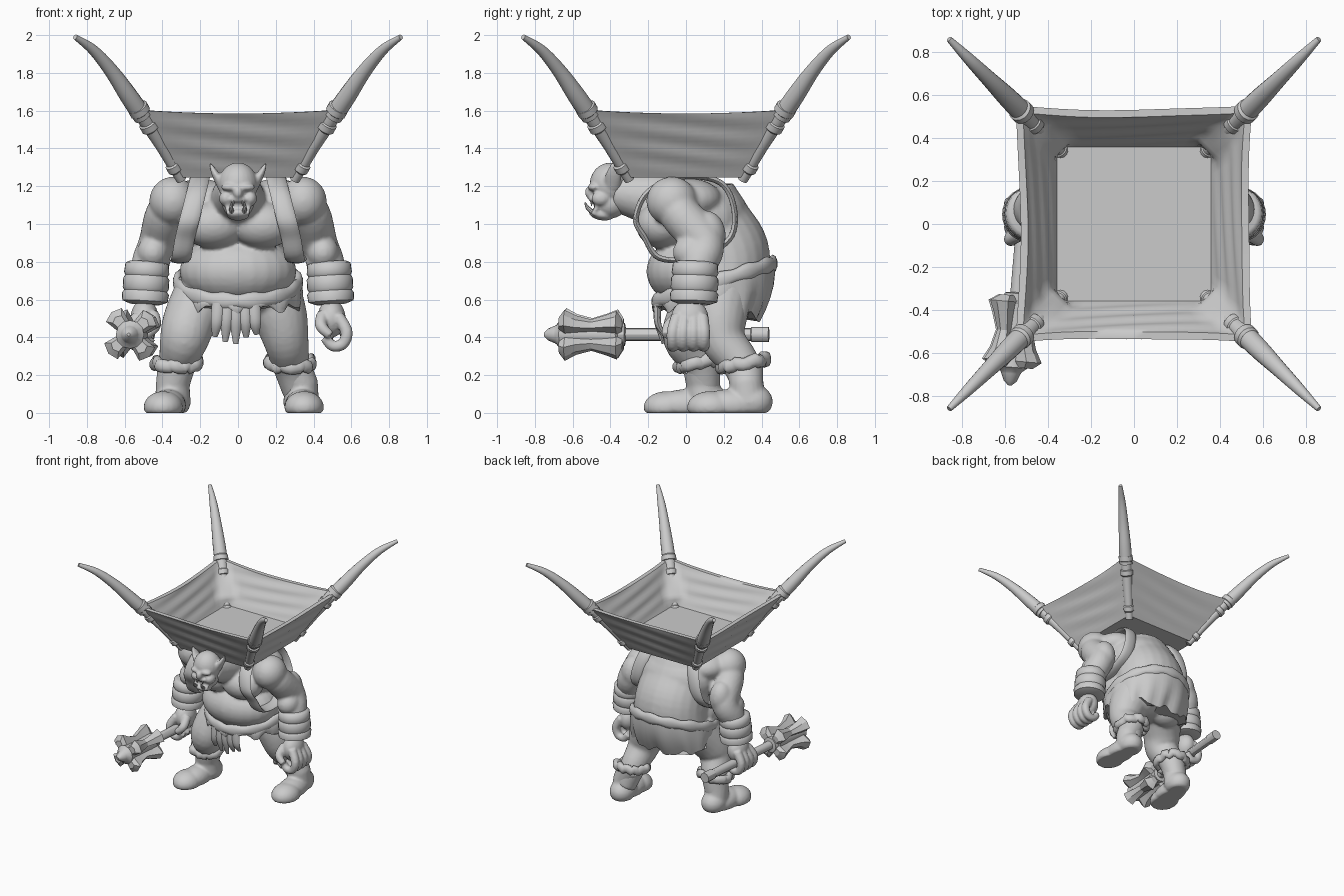
import bpy, bmesh, math, random
from mathutils import Vector, Matrix

cube = bpy.data.objects.get("Cube")
if cube:
    bpy.data.objects.remove(cube, do_unlink=True)
random.seed(4)
X, Y, Z = Vector((1, 0, 0)), Vector((0, 1, 0)), Vector((0, 0, 1))

grey = bpy.data.materials.new("plain grey")
grey.use_nodes = True
color = (.6, .6, .6, 1)
grey.diffuse_color = color
grey.node_tree.nodes["Principled BSDF"].inputs["Base Color"].default_value = color


def finish(name, bm, voxel=0, soften=4, angle=40):
    """Turn a bmesh into an object; a voxel size fuses its volumes into one skin."""
    bmesh.ops.recalc_face_normals(bm, faces=bm.faces)
    mesh = bpy.data.meshes.new(name)
    bm.to_mesh(mesh)
    bm.free()
    ob = bpy.data.objects.new(name, mesh)
    bpy.context.collection.objects.link(ob)
    mesh.materials.append(grey)
    bpy.ops.object.select_all(action='DESELECT')
    ob.select_set(True)
    bpy.context.view_layer.objects.active = ob
    bpy.ops.object.shade_smooth_by_angle(angle=math.radians(angle))
    if voxel:
        fuse = ob.modifiers.new("fuse", 'REMESH')
        fuse.mode, fuse.voxel_size, fuse.use_smooth_shade = 'VOXEL', voxel, True
        relax = ob.modifiers.new("relax", 'SMOOTH')
        relax.factor, relax.iterations = .5, soften


def ball(bm, center, radii, tilt=0):
    m = Matrix.Translation(center) @ Matrix.Rotation(tilt, 4, 'X') @ Matrix.Diagonal((*radii, 1))
    bmesh.ops.create_uvsphere(bm, u_segments=24, v_segments=16, radius=1, matrix=m)


def pair(bm, center, radii):
    for s in (-1, 1):
        ball(bm, (s * center[0], center[1], center[2]), radii)


def spline(pts, steps=5, closed=False):
    """Catmull-Rom through tuples of any length."""
    n, out = len(pts), []
    get = lambda i: Vector(pts[i % n] if closed else pts[min(max(i, 0), n - 1)])
    for i in range(n if closed else n - 1):
        a, b, c, d = (get(i + k) for k in (-1, 0, 1, 2))
        for k in range(steps):
            t = k / steps
            out.append(b + (c - a) * (t / 2) + (a * 2 - b * 5 + c * 4 - d) * (t * t / 2)
                       + (b * 3 - a - c * 3 + d) * (t ** 3 / 2))
    return out if closed else out + [get(n - 1)]


def loft(bm, rings, closed=False):
    rows = [[bm.verts.new(p) for p in ring] for ring in rings]
    n = len(rows[0])
    for a, b in zip(rows, rows[1:] + rows[:1] if closed else rows[1:]):
        for i in range(n):
            bm.faces.new((a[i], a[(i + 1) % n], b[(i + 1) % n], b[i]))
    if not closed:
        bm.faces.new(rows[0])
        bm.faces.new(rows[-1])


def sweep(bm, path, sides=12, closed=False, ref=X):
    """Loft ellipses along points of (x, y, z, radius along ref, other radius)."""
    rings, n = [], len(path)
    for i, p in enumerate(path):
        after = path[(i + 1) % n] if closed else path[min(i + 1, n - 1)]
        before = path[i - 1] if closed else path[max(i - 1, 0)]
        t = (Vector(after[:3]) - Vector(before[:3])).normalized()
        u = (ref - t * ref.dot(t)).normalized()
        v = t.cross(u)
        turns = [math.tau * k / sides for k in range(sides)]
        rings.append([Vector(p[:3]) + u * p[3] * math.cos(a) + v * p[-1] * math.sin(a) for a in turns])
    loft(bm, rings, closed)


def mirror_x(pts, s):
    return [(p[0] * s, *p[1:]) for p in pts]


# Torso, arms and legs fused into one skin
body = bmesh.new()
ball(body, (0, .03, .75), (.31, .24, .19))
ball(body, (0, .17, .67), (.31, .24, .18))
ball(body, (0, .18, .83), (.29, .26, .21))
ball(body, (0, .09, 1.02), (.31, .25, .22))
sweep(body, spline([(0, .07, 1.15, .24, .19), (0, .13, 1, .27, .22), (0, .19, .85, .285, .25), (0, .2, .7, .3, .24)]), 24)
pair(body, (.13, -.125, .995), (.17, .14, .125))
pair(body, (.2, .02, 1.13), (.17, .17, .11))
pair(body, (.13, .23, .6), (.15, .13, .14))
sweep(body, [(0, .02, 1.08, .17), (0, -.2, 1.14, .14), (0, -.38, 1.17, .1)], 20)
ARM = [(.325, -.06, 1.13, .1), (.38, -.03, 1.05, .11), (.41, .08, .93, .11),
       (.44, .1, .86, .1), (.465, .065, .78, .1), (.49, .04, .58, .08)]
for s in (-1, 1):
    sweep(body, spline(mirror_x(ARM, s)), 20, ref=Y)
pair(body, (.345, -.075, 1.12), (.125, .135, .13))
pair(body, (.405, .11, .94), (.09, .1, .13))
pair(body, (.45, .03, .85), (.085, .1, .09))
LEFT_LEG = [(.17, .19, .63, .17), (.225, .18, .5, .145), (.255, .2, .38, .12), (.28, .29, .26, .1), (.32, .34, .1, .08)]
RIGHT_LEG = [(-.17, .13, .63, .17), (-.25, .04, .5, .145), (-.285, .01, .39, .13), (-.32, .08, .26, .1), (-.35, .1, .1, .08)]
for leg in (LEFT_LEG, RIGHT_LEG):
    sweep(body, spline(leg), 20)
finish("body", body, .013, 4)

# Head with heavy brow, open jaw and pointed ears
head = bmesh.new()
ball(head, (0, -.4, 1.21), (.105, .11, .115))
ball(head, (0, -.4, 1.11), (.085, .09, .08))
pair(head, (.04, -.485, 1.195), (.05, .035, .022))
pair(head, (.065, -.45, 1.135), (.035, .05, .04))
ball(head, (0, -.505, 1.165), (.026, .03, .036), .3)
ball(head, (0, -.48, 1.13), (.055, .035, .02))
ball(head, (0, -.45, 1.05), (.062, .065, .03), -.2)
for s in (-1, 1):
    sweep(head, spline(mirror_x([(.08, -.39, 1.2, .03, .045), (.12, -.385, 1.265, .02, .04),
                                 (.148, -.39, 1.32, .006, .008)], s)), 12)
    # corner of the open mouth
    sweep(head, mirror_x([(.05, -.48, 1.13, .016), (.055, -.47, 1.09, .014), (.045, -.49, 1.05, .016)], s), 10)
finish("head", head, .008, 3)

teeth = bmesh.new()
for s in (-1, 1):
    sweep(teeth, spline(mirror_x([(.032, -.49, 1.06, .013), (.036, -.52, 1.085, .011), (.034, -.535, 1.115, .003)], s)), 8)
    sweep(teeth, mirror_x([(.025, -.5, 1.125, .009), (.025, -.5, 1.095, .002)], s), 8)
finish("teeth", teeth)
eyes = bmesh.new()
pair(eyes, (.042, -.478, 1.172), (.014, .014, .009))
finish("eyes", eyes)

# Fists and bracers
BANDS = [(.8, .095), (.79, .115), (.74, .12), (.725, .112), (.71, .122), (.66, .122),
         (.645, .114), (.63, .125), (.59, .12), (.575, .08)]
for side, s in (("left", 1), ("right", -1)):
    fist = bmesh.new()
    ball(fist, (s * .495, .02, .5), (.075, .1, .1))
    for i in range(4):
        y = i * .055 - .07
        sweep(fist, spline(mirror_x([(.53, y * .8 + .01, .51, .034), (.575, y, .43, .033), (.555, y, .365, .031),
                                     (.5, y, .355, .03), (.46, y, .4, .027)], s), 4), 10, ref=Y)
    sweep(fist, spline(mirror_x([(.45, -.03, .52, .035), (.44, -.09, .46, .032), (.49, -.105, .41, .025)], s)), 10)
    finish(side + "_fist", fist, .008, 3)

    bracer = bmesh.new()
    sweep(bracer, [(s * (.48 + (.8 - z) * .06), .05 - (.8 - z) * .04, z, r, r * 1.03) for z, r in BANDS], 28)
    finish(side + "_bracer", bracer, angle=60)

# Boots with flat soles, and fur cuffs below the knees
for side, x, y, toe, knee in (("left", .335, .33, .015, .28), ("right", -.345, .1, -.05, -.325)):
    boot = bmesh.new()
    ball(boot, (x, y + .02, .06), (.095, .11, .09))
    ball(boot, (x + toe * .5, y - .1, .04), (.095, .17, .085))
    ball(boot, (x + toe, y - .2, .03), (.105, .125, .085))
    sweep(boot, [(x, y, .05, .095), (x, y - .01, .15, .09), (knee, y - .02, .26, .1)], 20)
    for v in boot.verts:
        v.co.z = max(v.co.z, 0)
    finish(side + "_boot", boot, .011, 3)

    cuff = bmesh.new()
    loop = []
    for k in range(36):
        a = math.tau * k / 36
        r = .105 + random.uniform(0, .02)
        loop.append((knee + r * math.cos(a), y - .025 + r * math.sin(a),
                     .265 + .02 * math.sin(a) + random.uniform(-.012, .012), .035, .026))
    sweep(cuff, loop, 10, True, Z)
    finish(side + "_cuff", cuff, angle=70)

# Loincloth: rolled waist, draped skirt and hanging tatters
skirt = bmesh.new()
rows = [[] for _ in range(6)]
waist = []
for k in range(72):
    a = math.tau * k / 72
    c, sn = math.cos(a), math.sin(a)
    top = .69 + .1 * sn
    low = .555 - .06 * max(sn, 0) + .018 * math.sin(9 * a) + .012 * math.sin(17 * a)
    waist.append((.32 * c, .15 + .31 * sn, top, .042 + .006 * math.sin(13 * a), .025))
    for j, row in enumerate(rows):
        t = j / 5
        fold = 1 + .025 * t * math.sin(14 * a) + .02 * math.sin(math.pi * t)
        depth = .32 - .08 * t * t * max(sn, 0)
        row.append(Vector((.335 * c * fold, .15 + depth * sn * fold, top + (low - top) * t)))
loft(skirt, rows)
sweep(skirt, waist, 10, True, Z)
for i in range(5):
    x = (i - 2) * .046 - .01
    end = .36 + .015 * abs(i - 2) + random.uniform(0, .03)
    sweep(skirt, spline([(x, -.15, .58, .036, .02), (x * 1.1, -.15, .48, .032, .018), (x * 1.2, -.12, end, .014, .008)]), 8)
finish("loincloth", skirt, angle=60)

# Shoulder straps looping under the arms
STRAP = [(.3, -.14, .82), (.28, -.22, .93), (.255, -.265, 1.03), (.22, -.2, 1.17), (.2, -.02, 1.25),
         (.21, .18, 1.22), (.25, .255, 1.08), (.29, .23, .92), (.31, .05, .82)]
for side, s in (("left", 1), ("right", -1)):
    strap = bmesh.new()
    sweep(strap, [(*p, .052, .016) for p in spline(mirror_x(STRAP, s), 6, True)], 10, True)
    finish(side + "_strap", strap)


# Stretched hide tray: outer wall up, over the rim, inner wall down to the floor
def tray_ring(half, z, t, phase, chamfer):
    ring = []
    for q in range(4):
        for k in range(16):
            u = k / 8 - 1
            bow = 1 - u * u
            wave = .005 * bow * math.sin(20 * t + 3 * u + q + phase) * min(1, 4 * t)
            x, y = u * half, half - .02 * bow * t + wave
            over = max(0, abs(x) + y - 2 * half + chamfer) / 2
            p = Vector((x - math.copysign(over, x), over - y, z - .02 * bow * t))
            ring.append(Matrix.Rotation(q * math.pi / 2, 3, 'Z') @ p)
    return ring


tray = bmesh.new()
steps = [i / 16 for i in range(17)]
outer = [tray_ring(.33 + .222 * t, 1.245 + .36 * t, t, 0, 0) for t in steps]
inner = [tray_ring(.358 + .16 * t, 1.325 + .28 * t, t, 0, (.04 + .07 * min(1, 4 * t)) * (1 - t ** 3)) for t in reversed(steps)]
loft(tray, outer + inner)
finish("hide_tray", tray, angle=50)

# Corner posts with lashings, each carrying a long tusk
TUSK = [(.505, 1.57, .05), (.58, 1.68, .048), (.67, 1.81, .038), (.765, 1.92, .028), (.862, 1.99, .014)]
for sx, front in ((-1, "right"), (1, "left")):
    for sy, end in ((-1, "front"), (1, "back")):
        place = lambda pts: [(sx * d, sy * d, z, r) for d, z, r in pts]
        post = bmesh.new()
        sweep(post, place([(.3, 1.235, .028), (.405, 1.42, .036), (.53, 1.62, .046)]), 16)
        for d, z, r in ((.34, 1.3, .04), (.47, 1.52, .05), (.525, 1.605, .056)):
            sweep(post, place([(d - .012, z - .02, r * .8), (d - .008, z - .014, r),
                               (d + .008, z + .014, r), (d + .012, z + .02, r * .8)]), 16)
        finish(f"{end}_{front}_post", post)
        tusk = bmesh.new()
        sweep(tusk, spline(place(TUSK)), 16)
        finish(f"{end}_{front}_tusk", tusk)

# Flanged mace held in the right fist, built along y then swung into place
mace = bmesh.new()
SHAFT = [(.44, .04), (.35, .04), (.345, .034), (-.32, .034), (-.325, .06), (-.36, .06), (-.37, .07),
         (-.5, .06), (-.64, .07), (-.67, .075), (-.69, .05), (-.7, .045), (-.735, .03), (-.755, .008)]
sweep(mace, [(0, y, 0, r) for y, r in SHAFT], 12)
FLANGE = [(-.335, .1, .03), (-.365, .145, .055), (-.42, .125, .042), (-.5, .1, .03),
          (-.58, .12, .042), (-.64, .155, .055), (-.67, .12, .03)]
for q in range(4):
    turn = Matrix.Rotation(math.pi * (q / 2 + .25) + .08, 3, 'Y')
    loft(mace, [[turn @ Vector(p) for p in ((-w * .6, y, .02), (w * .6, y, .02), (w, y, r * .88), (0, y, r), (-w, y, r * .88))]
                for y, r, w in FLANGE])
bmesh.ops.transform(mace, verts=mace.verts,
                    matrix=Matrix.Translation((-.515, 0, .415)) @ Matrix.Rotation(-.085, 4, 'Z'))
finish("mace", mace, angle=30)
